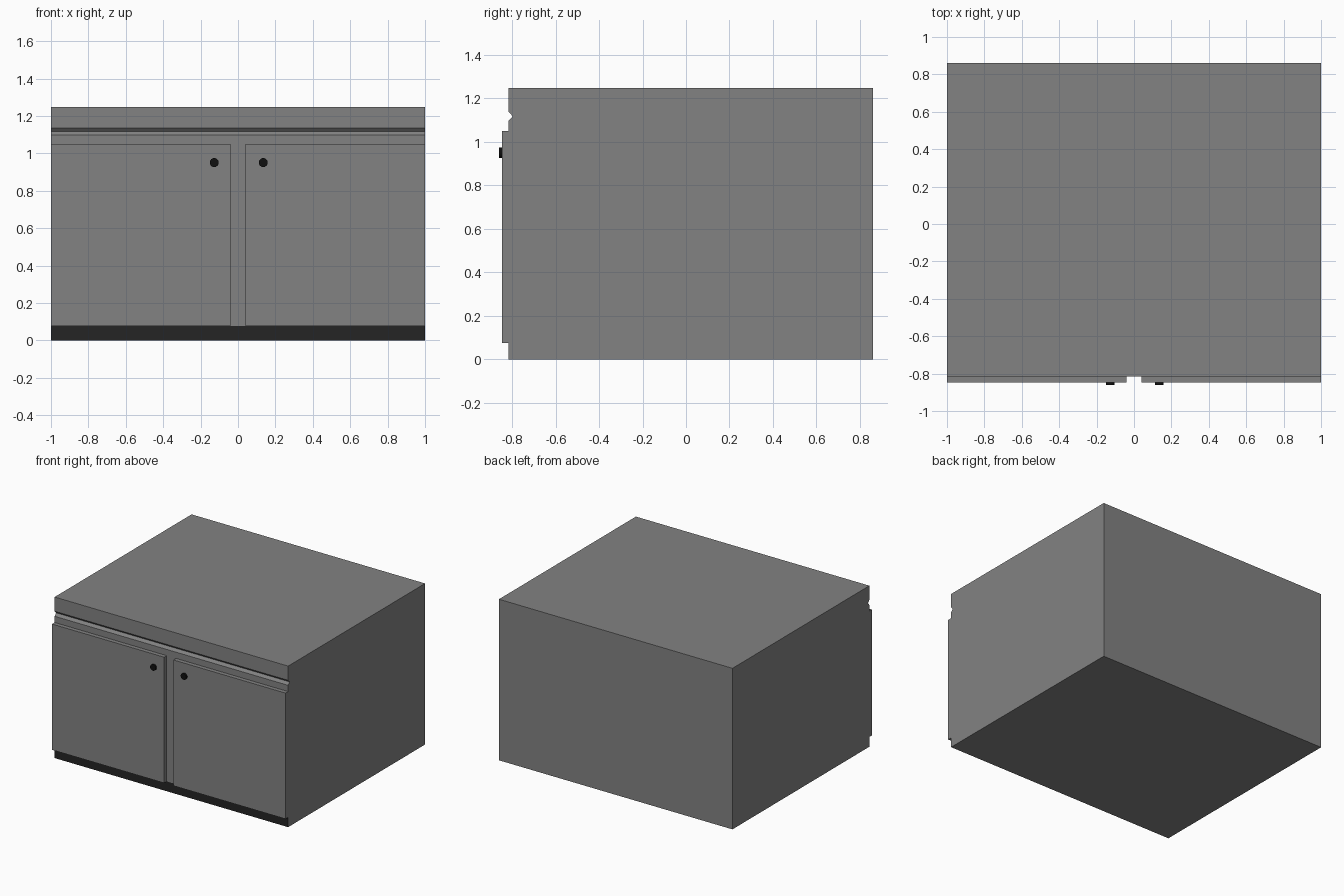
import bpy, bmesh
from math import radians
from mathutils import Matrix

if "Cube" in bpy.data.objects:
    bpy.data.objects.remove(bpy.data.objects["Cube"])


def material(name, value):
    mat = bpy.data.materials.new(name)
    mat.diffuse_color = (value, value, value, 1)
    mat.use_nodes = True
    mat.node_tree.nodes["Principled BSDF"].inputs["Base Color"].default_value = mat.diffuse_color
    return mat


def add_object(name, bm, *mats):
    bmesh.ops.recalc_face_normals(bm, faces=bm.faces[:])
    mesh = bpy.data.meshes.new(name)
    bm.to_mesh(mesh)
    bm.free()
    for mat in mats:
        mesh.materials.append(mat)
    obj = bpy.data.objects.new(name, mesh)
    bpy.context.collection.objects.link(obj)
    return obj


grey = material("cabinet_grey", 0.225)
dark = material("kickboard_dark", 0.018)
black = material("knob_black", 0.005)

FRONT, BACK, TOP = -0.815, 0.86, 1.247
DOOR_FRONT, KICK = -0.847, 0.076

# Carcass: side profile with a V groove, extruded across the width
profile = [(FRONT, 0), (FRONT, KICK), (FRONT, 1.098), (-0.797, 1.118),
           (FRONT, 1.137), (FRONT, TOP), (BACK, TOP), (BACK, 0)]
bm = bmesh.new()
side = bm.faces.new([bm.verts.new((-1, y, z)) for y, z in profile])
ext = bmesh.ops.extrude_face_region(bm, geom=[side], use_keep_orig=True)
bmesh.ops.translate(bm, vec=(2, 0, 0),
                    verts=[g for g in ext["geom"] if isinstance(g, bmesh.types.BMVert)])
# Dark kickboard strip along the front
for f in bm.faces:
    c = f.calc_center_median()
    if c.z < KICK and c.y < FRONT + 0.001:
        f.material_index = 1
add_object("cabinet_carcass", bm, grey, dark)

# Doors with round knobs
for label, s, knob_x in (("left", -1, -0.127), ("right", 1, 0.135)):
    bm = bmesh.new()
    size = Matrix.Diagonal((0.96, FRONT - DOOR_FRONT, 1.05 - KICK, 1))
    place = Matrix.Translation((s * 0.52, (FRONT + DOOR_FRONT) / 2, (1.05 + KICK) / 2))
    bmesh.ops.create_cube(bm, size=1, matrix=place @ size)
    add_object(label + "_door", bm, grey)

    bm = bmesh.new()
    depth = DOOR_FRONT + 0.86
    place = Matrix.Translation((knob_x, DOOR_FRONT - depth / 2, 0.951))
    bmesh.ops.create_cone(bm, cap_ends=True, segments=24, radius1=0.024, radius2=0.024,
                          depth=depth, matrix=place @ Matrix.Rotation(radians(90), 4, 'X'))
    knob = add_object(label + "_knob", bm, black)
    for f in knob.data.polygons:
        f.use_smooth = len(f.vertices) == 4
    for e in knob.data.edges:
        a, b = (knob.data.vertices[i].co.y for i in e.vertices)
        e.use_edge_sharp = abs(a - b) < 0.001
